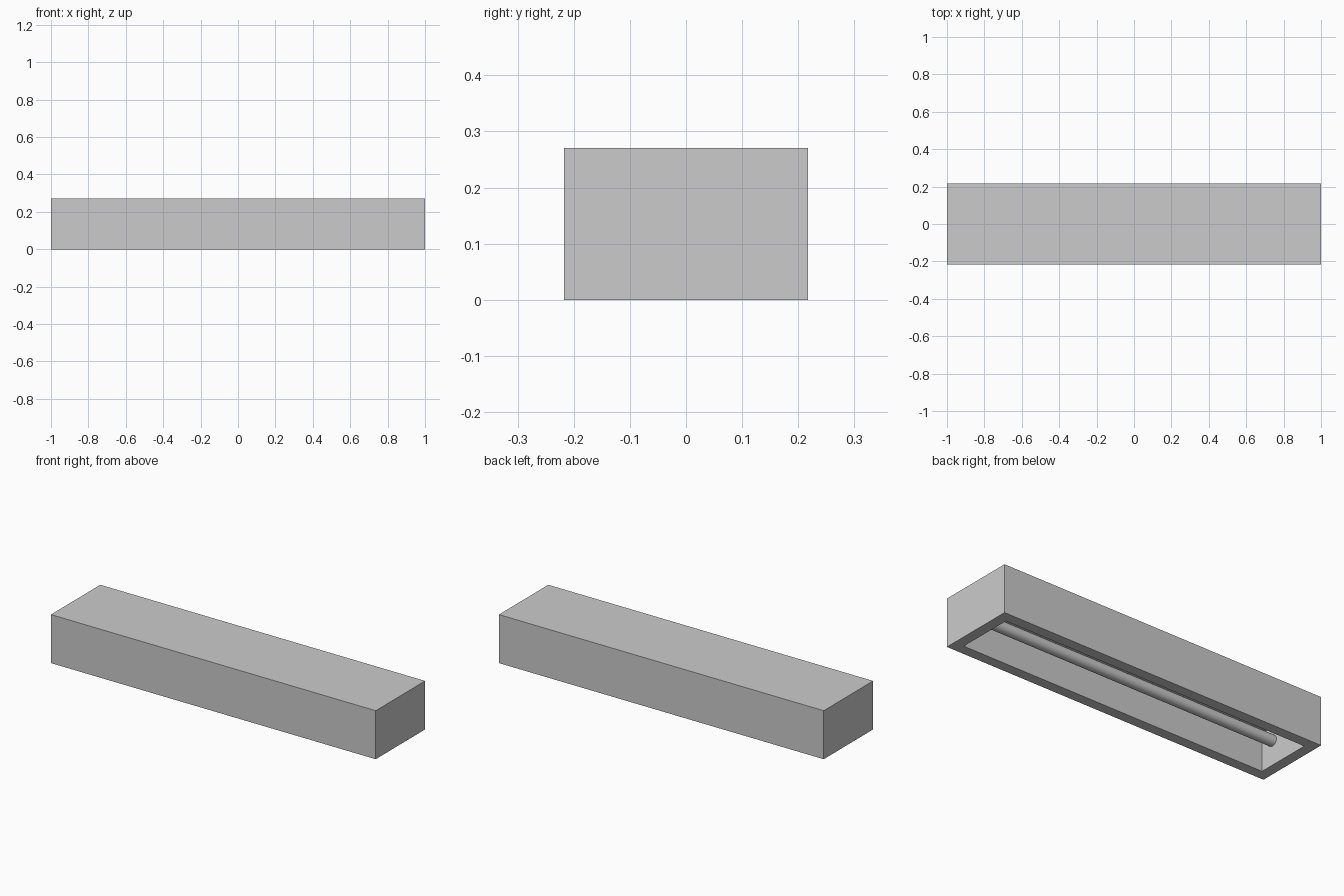
import bpy, bmesh, math

if "Cube" in bpy.data.objects:
    bpy.data.objects.remove(bpy.data.objects["Cube"])

LENGTH, DEPTH, HEIGHT, WALL = 2.0, 0.434, 0.27, 0.058


def make_object(name, bm):
    mesh = bpy.data.meshes.new(name)
    bm.to_mesh(mesh)
    bm.free()
    obj = bpy.data.objects.new(name, mesh)
    bpy.context.collection.objects.link(obj)
    return obj


# Housing: a box hollowed out from its underside, leaving an even rim
bm = bmesh.new()
bmesh.ops.create_cube(bm, size=1)
bmesh.ops.scale(bm, vec=(LENGTH, DEPTH, HEIGHT), verts=bm.verts)
bmesh.ops.translate(bm, vec=(0, 0, HEIGHT / 2), verts=bm.verts)
bm.normal_update()
bottom = next(f for f in bm.faces if f.normal.z < -0.9)
bmesh.ops.inset_region(bm, faces=[bottom], thickness=WALL, use_even_offset=True)
cavity = bmesh.ops.extrude_face_region(bm, geom=[bottom])["geom"]
if bottom.is_valid:
    bmesh.ops.delete(bm, geom=[bottom], context="FACES_ONLY")
bmesh.ops.translate(bm, vec=(0, 0, HEIGHT - WALL),
                    verts=[v for v in cavity if isinstance(v, bmesh.types.BMVert)])
bmesh.ops.recalc_face_normals(bm, faces=bm.faces)
make_object("lamp_housing", bm)


# Lamp tubes: two smooth rods spanning the cavity from end wall to end wall
def lamp_tube(name, y):
    bpy.ops.mesh.primitive_cylinder_add(
        vertices=32, radius=0.03, depth=LENGTH - 2 * WALL + 0.004,
        location=(0, y, HEIGHT / 2), rotation=(0, math.pi / 2, 0))
    bpy.context.object.name = name
    bpy.ops.object.shade_smooth_by_angle(angle=math.radians(40))


for side, label in ((-1, "front"), (1, "back")):
    lamp_tube(label + "_lamp_tube", side * 0.08)
